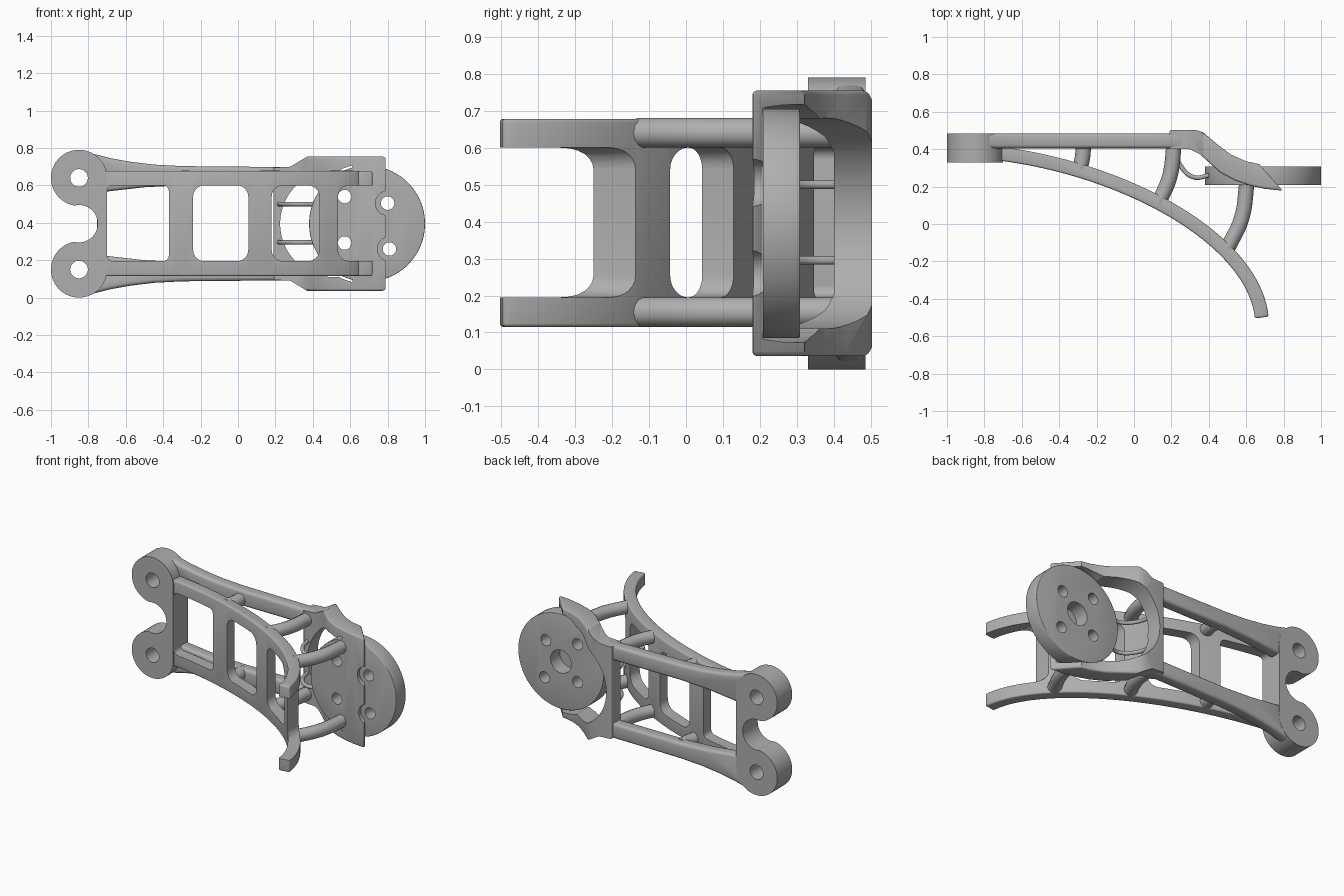
import bpy, bmesh, math
from mathutils import Vector
from mathutils.geometry import interpolate_bezier

cube = bpy.data.objects.get("Cube")
if cube:
    bpy.data.objects.remove(cube, do_unlink=True)

MID = 0.395  # mirror height
grey = bpy.data.materials.new("plain grey")
grey.use_nodes = True
grey.diffuse_color = (0.43, 0.43, 0.43, 1)
grey.node_tree.nodes["Principled BSDF"].inputs["Base Color"].default_value = (0.43, 0.43, 0.43, 1)


def add_object(name, data):
    ob = bpy.data.objects.new(name, data)
    bpy.context.collection.objects.link(ob)
    return ob


def prism(name, pts, axis, lo, hi):
    """Extrude an outline: axis y takes (x, z) points, axis z takes (x, y)."""
    bm = bmesh.new()
    place = (lambda p, d: (p[0], d, p[1])) if axis == "y" else (lambda p, d: (p[0], p[1], d))
    face = bm.faces.new([bm.verts.new(place(p, lo)) for p in pts])
    ext = bmesh.ops.extrude_face_region(bm, geom=[face])
    shift = Vector((0, hi - lo, 0)) if axis == "y" else Vector((0, 0, hi - lo))
    bmesh.ops.translate(bm, vec=shift, verts=[g for g in ext["geom"] if isinstance(g, bmesh.types.BMVert)])
    bmesh.ops.recalc_face_normals(bm, faces=bm.faces)
    me = bpy.data.meshes.new(name)
    bm.to_mesh(me)
    bm.free()
    me.materials.append(grey)
    return add_object(name, me)


def circle(x, z, r, n=48):
    return [(x + r * math.cos(2 * math.pi * i / n), z + r * math.sin(2 * math.pi * i / n)) for i in range(n)]


def rounded(x0, x1, z0, z1, r):
    pts = []
    for cx, cz, a in ((x1 - r, z1 - r, 0), (x0 + r, z1 - r, 90), (x0 + r, z0 + r, 180), (x1 - r, z0 + r, 270)):
        for k in range(7):
            t = math.radians(a + 15 * k)
            pts.append((cx + r * math.cos(t), cz + r * math.sin(t)))
    return pts


def flip(pts):
    return [(x, 2 * MID - z) for x, z in pts]


def bevel(ob, width):
    m = ob.modifiers.new("soft edges", "BEVEL")
    m.width, m.segments, m.limit_method, m.angle_limit = width, 3, "ANGLE", math.radians(40)


def evaluated_mesh(ob):
    bpy.context.view_layer.update()
    dg = bpy.context.evaluated_depsgraph_get()
    return bpy.data.meshes.new_from_object(ob.evaluated_get(dg))


def finish(ob, cutters=(), joins=()):
    """Apply modifiers, merge and cut solids, then smooth by angle."""
    for op, others in (("UNION", joins), ("DIFFERENCE", cutters)):
        for c in others:
            m = ob.modifiers.new("combine", "BOOLEAN")
            m.operation, m.object, m.solver = op, c, "EXACT"
    me = evaluated_mesh(ob)
    ob.modifiers.clear()
    ob.data = me
    for c in list(cutters) + list(joins):
        bpy.data.objects.remove(c, do_unlink=True)
    bpy.ops.object.select_all(action="DESELECT")
    ob.select_set(True)
    bpy.context.view_layer.objects.active = ob
    bpy.ops.object.shade_smooth_by_angle(angle=math.radians(35))


def tube(name, pts, r):
    cu = bpy.data.curves.new(name + "_path", "CURVE")
    cu.dimensions, cu.bevel_depth, cu.bevel_resolution, cu.use_fill_caps = "3D", r, 5, True
    sp = cu.splines.new("BEZIER")
    sp.bezier_points.add(len(pts) - 1)
    for b, p in zip(sp.bezier_points, pts):
        b.co = p
        b.handle_left_type = b.handle_right_type = "AUTO"
    cu.materials.append(grey)
    guide = add_object(name + "_path", cu)
    ob = add_object(name, evaluated_mesh(guide))
    bpy.data.objects.remove(guide, do_unlink=True)
    finish(ob)


# End bracket: two lugs, a web, a round notch and pin holes
bracket = prism("end_bracket", rounded(-0.86, -0.70, 0.16, 0.63, 0.01), "y", 0.33, 0.485)
lugs = [prism("lug", circle(-0.85, z, 0.15, 64), "y", 0.33, 0.485) for z in (0.15, 0.64)]
cuts = [prism("cut", circle(-0.85, z, r), "y", 0.2, 0.6) for z, r in ((0.15, 0.047), (0.64, 0.047), (MID, 0.1))]
finish(bracket, cuts, lugs)

# Curved front frame: a bent plate with rounded windows
path = interpolate_bezier(Vector((-0.75, 0.38)), Vector((-0.05, 0.30)),
                          Vector((0.64, -0.08)), Vector((0.683, -0.5)), 40)
inner, outer = [], []
for i, p in enumerate(path):
    t = (path[min(i + 1, 39)] - path[max(i - 1, 0)]).normalized()
    n = Vector((-t.y, t.x)) * 0.037
    outer.append(tuple(p + n))
    inner.append(tuple(p - n))
frame = prism("curved_frame", outer + inner[::-1], "z", 0.115, 0.678)
windows = [(-0.70, -0.37, 0.03), (-0.24, 0.055, 0.06), (0.18, 0.435, 0.06), (0.535, 0.95, 0.06)]
cuts = [prism("cut", rounded(a, b, 0.195, 0.60, r), "y", -0.8, 0.8) for a, b, r in windows]
bevel(frame, 0.01)
finish(frame, cuts)

# Back rails
rail = [(-0.85, 0.785), (-0.76, 0.765), (-0.68, 0.745), (-0.58, 0.727), (-0.45, 0.711), (-0.3, 0.703),
        (0, 0.70), (0.3, 0.698), (0.3, 0.60), (-0.3, 0.60), (-0.5, 0.59), (-0.72, 0.565), (-0.76, 0.70)]
for side, pts in (("upper", rail), ("lower", flip(rail))):
    ob = prism(side + "_back_rail", pts, "y", 0.405, 0.484)
    bevel(ob, 0.018)
    holes = [prism("cut", circle(-0.85, z, 0.06), "y", 0.2, 0.6) for z in (0.15, 0.64)]
    finish(ob, holes)

# Round struts between the frame and the back rails
struts = [[(-0.29, 0.29), (-0.275, 0.36), (-0.27, 0.44)],
          [(0.13, 0.11), (0.19, 0.25), (0.215, 0.43)],
          [(0.50, -0.13), (0.575, 0.03), (0.605, 0.23)]]
for i, s in enumerate(struts):
    for side, z in (("upper", 0.64), ("lower", 0.155)):
        tube(f"{side}_strut_{i + 1}", [(x, y, z) for x, y in s], 0.041)

# Shroud: swept plate hollowed around the disc
profile = [(0.19, 0.503), (0.33, 0.503), (0.37, 0.49), (0.44, 0.43), (0.52, 0.37), (0.60, 0.335), (0.67, 0.32),
           (0.795, 0.178), (0.70, 0.188), (0.62, 0.205), (0.54, 0.232), (0.46, 0.275), (0.40, 0.33),
           (0.35, 0.375), (0.30, 0.40), (0.19, 0.40)]
bolts = [(0.57, 0.54), (0.80, 0.505), (0.57, 0.292), (0.81, 0.26)]
corner = [(0.1, 0.69), (0.28, 0.70), (0.38, 0.76), (0.38, 0.85), (0.1, 0.85)]
shroud = prism("shroud", profile, "z", 0.036, 0.755)
bevel(shroud, 0.012)
cuts = [prism("cut", circle(0.69, MID, 0.322, 64), "y", 0.208, 0.7),
        prism("cut", circle(0.51, MID, 0.285, 64), "y", 0.207, 0.7),
        prism("cut", corner, "y", 0, 0.8), prism("cut", flip(corner), "y", 0, 0.8)]
cuts += [prism("cut", circle(x, z, 0.065), "y", 0, 0.7) for x, z in bolts]
finish(shroud, cuts)

# Round mounting disc with a centre bore and bolt holes
disc = prism("mounting_disc", circle(0.69, MID, 0.31, 96), "y", 0.208, 0.308)
bevel(disc, 0.004)
cuts = [prism("cut", circle(x, z, 0.036), "y", 0, 0.6) for x, z in bolts]
cuts.append(prism("cut", circle(0.69, MID, 0.075), "y", 0.212, 0.6))
finish(disc, cuts)

# Thin ribs joining the disc to the shroud wall
for side, z in (("upper", 0.50), ("lower", 0.295)):
    tube(side + "_rib", [(0.215, 0.42, z), (0.25, 0.31, z), (0.32, 0.25, z), (0.40, 0.26, z)], 0.012)
